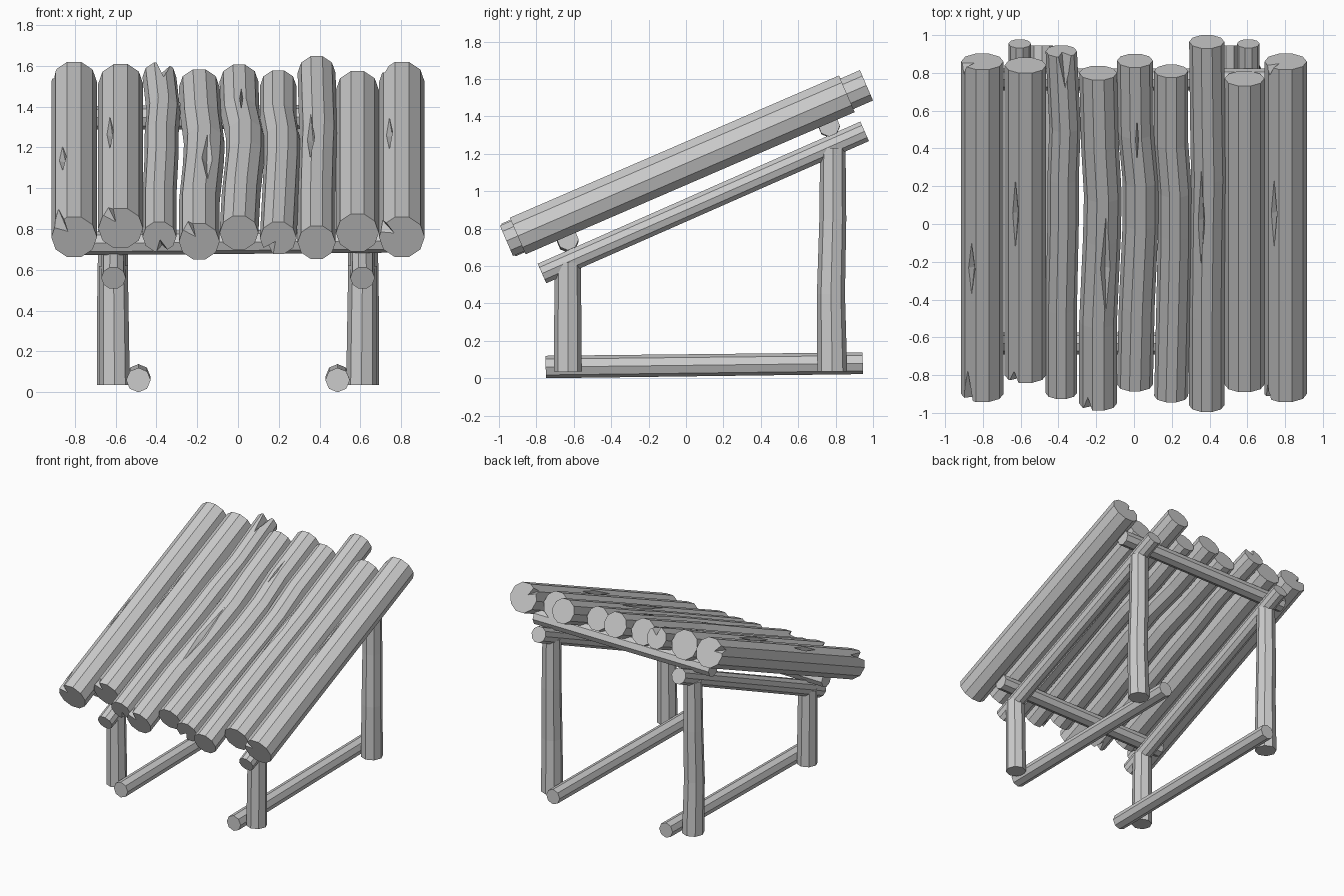
import bpy, bmesh, math
from mathutils import Vector, Matrix

cube = bpy.data.objects.get("Cube")
if cube:
    bpy.data.objects.remove(cube, do_unlink=True)

wood = bpy.data.materials.new("grey_wood")
wood.use_nodes = True
GREY = (0.6, 0.6, 0.6, 1)
wood.diffuse_color = GREY
wood.node_tree.nodes["Principled BSDF"].inputs["Base Color"].default_value = GREY

X, Y, Z = Vector((1, 0, 0)), Vector((0, 1, 0)), Vector((0, 0, 1))


def add_object(name, bm):
    bmesh.ops.recalc_face_normals(bm, faces=bm.faces)
    mesh = bpy.data.meshes.new(name)
    bm.to_mesh(mesh)
    bm.free()
    mesh.materials.append(wood)
    obj = bpy.data.objects.new(name, mesh)
    bpy.context.collection.objects.link(obj)
    return obj


def log(name, path, radii, side, sides=10):
    """Faceted log along path; 'side' is the direction of the first corner."""
    path = [Vector(p) for p in path]
    axis = (path[-1] - path[0]).normalized()
    u = (side - axis * side.dot(axis)).normalized()
    v = axis.cross(u)
    bm = bmesh.new()
    rings = []
    for p, r in zip(path, radii):
        turn = [math.tau * i / sides for i in range(sides)]
        rings.append([bm.verts.new(p + r * (u * math.cos(a) + v * math.sin(a))) for a in turn])
    for a, b in zip(rings, rings[1:]):
        for i in range(sides):
            j = (i + 1) % sides
            bm.faces.new((a[i], a[j], b[j], b[i]))
    bm.faces.new(rings[0])
    bm.faces.new(rings[-1])
    return add_object(name, bm)


def gouge(bm, center, along, out, half_length, half_width, depth):
    """Long diamond used to carve a split in a log."""
    across = along.cross(out)
    tips = [center + s * d for d in (along * half_length, across * half_width, out * depth)
            for s in (1, -1)]
    vs = [bm.verts.new(t) for t in tips]
    for a in vs[0:2]:
        for b in vs[2:4]:
            for c in vs[4:6]:
                bm.faces.new((a, b, c))


def carve(obj, bm):
    cutter = add_object("split_cutter", bm)
    cutter.hide_render = True
    mod = obj.modifiers.new("splits", 'BOOLEAN')
    mod.operation, mod.solver, mod.object = 'DIFFERENCE', 'EXACT', cutter
    bpy.context.view_layer.objects.active = obj
    bpy.ops.object.modifier_apply(modifier=mod.name)
    bpy.data.objects.remove(cutter, do_unlink=True)


# Sloping deck of logs
SLOPE = 0.432
ALONG = Vector((0, 1, SLOPE)).normalized()
NORMAL = X.cross(ALONG)
STATIONS = (0, 0.25, 0.5, 0.63, 0.78, 1)


def deck_point(x, y):
    return Vector((x, y, 1.149 + SLOPE * y))


# x, radius, front y, back y
deck = [(-0.803, 0.112, -0.90, 0.86), (-0.575, 0.11, -0.80, 0.84), (-0.385, 0.083, -0.895, 0.915),
        (-0.19, 0.1, -0.95, 0.80), (0.005, 0.095, -0.85, 0.865), (0.197, 0.09, -0.91, 0.81),
        (0.385, 0.093, -0.96, 0.965), (0.585, 0.105, -0.85, 0.77), (0.803, 0.112, -0.90, 0.86)]
# Sideways bend at each station
bends = {2: (0, 0, 0.01, 0.01, 0.02, 0), 3: (0, 0, 0.02, 0.025, 0.01, 0),
         4: (0, 0.01, 0.03, 0.03, 0.005, 0), 5: (0, 0.01, 0.02, 0.02, 0.0, 0),
         6: (0, 0, 0.005, 0.01, 0.005, 0)}
# Splits: centre y (or an end), angle from the top, half length, half width
splits = {0: [(-0.2, -32, 0.16, 0.022), ("front", -45, 0.17, 0.035), ("back", -65, 0.06, 0.03)],
          1: [(0.09, -30, 0.21, 0.02), ("front", -35, 0.06, 0.03)],
          2: [("back", 15, 0.18, 0.04), ("front", 170, 0.08, 0.03)],
          3: [(-0.2, 10, 0.31, 0.035), ("front", -35, 0.07, 0.03)],
          4: [(0.48, -12, 0.12, 0.008)],
          5: [("front", -145, 0.08, 0.03)],
          6: [(0.05, -25, 0.3, 0.02)],
          8: [(0.09, -35, 0.21, 0.02), ("front", -60, 0.08, 0.03), ("back", -50, 0.05, 0.025)]}

for n, (x, r, y0, y1) in enumerate(deck):
    bend = bends.get(n, (0,) * 6)
    path = [deck_point(x + b, y0 + (y1 - y0) * t) for t, b in zip(STATIONS, bend)]
    obj = log("deck_log_%d" % (n + 1), path, [r] * 6, X)
    if n not in splits:
        continue
    bm = bmesh.new()
    for place, angle, half_length, half_width in splits[n]:
        a = math.radians(angle)
        out = X * math.sin(a) + NORMAL * math.cos(a)
        at_end = place in ("front", "back")
        y = {"front": y0, "back": y1}.get(place, place)
        shift = 0 if at_end else max(bend)
        center = deck_point(x + shift, y) + out * r * 0.97
        gouge(bm, center, ALONG, out, half_length, half_width, 0.065 if at_end else 0.03)
    carve(obj, bm)

# Cross beams under the deck
log("front_cross_beam", [(-0.77, -0.632, 0.73), (0.75, -0.632, 0.742)], (0.058, 0.058), Y, 8)
log("back_cross_beam", [(-0.77, 0.765, 1.345), (0.75, 0.765, 1.35)], (0.058, 0.058), Y, 8)

# Each side frame: sloping rail, two legs, ground bar
for name, s in (("right", -1), ("left", 1)):
    log(name + "_sloping_rail", [(s * 0.61, -0.77, 0.56), (s * 0.605, 0.955, 1.32)],
        (0.06, 0.06), X, 10)
    log(name + "_front_leg", [(s * 0.605, -0.632, 0.035), (s * 0.61, -0.632, 0.62)],
        (0.075, 0.07), X, 8)
    log(name + "_back_leg", [(s * 0.61, 0.782, 0.035), (s * 0.615, 0.775, 0.45),
                             (s * 0.612, 0.785, 0.85), (s * 0.61, 0.785, 1.23)],
        (0.08, 0.075, 0.072, 0.068), X, 8)
    log(name + "_ground_bar", [(s * 0.488, -0.75, 0.06), (s * 0.488, 0.945, 0.08)],
        (0.06, 0.058), X, 8)
